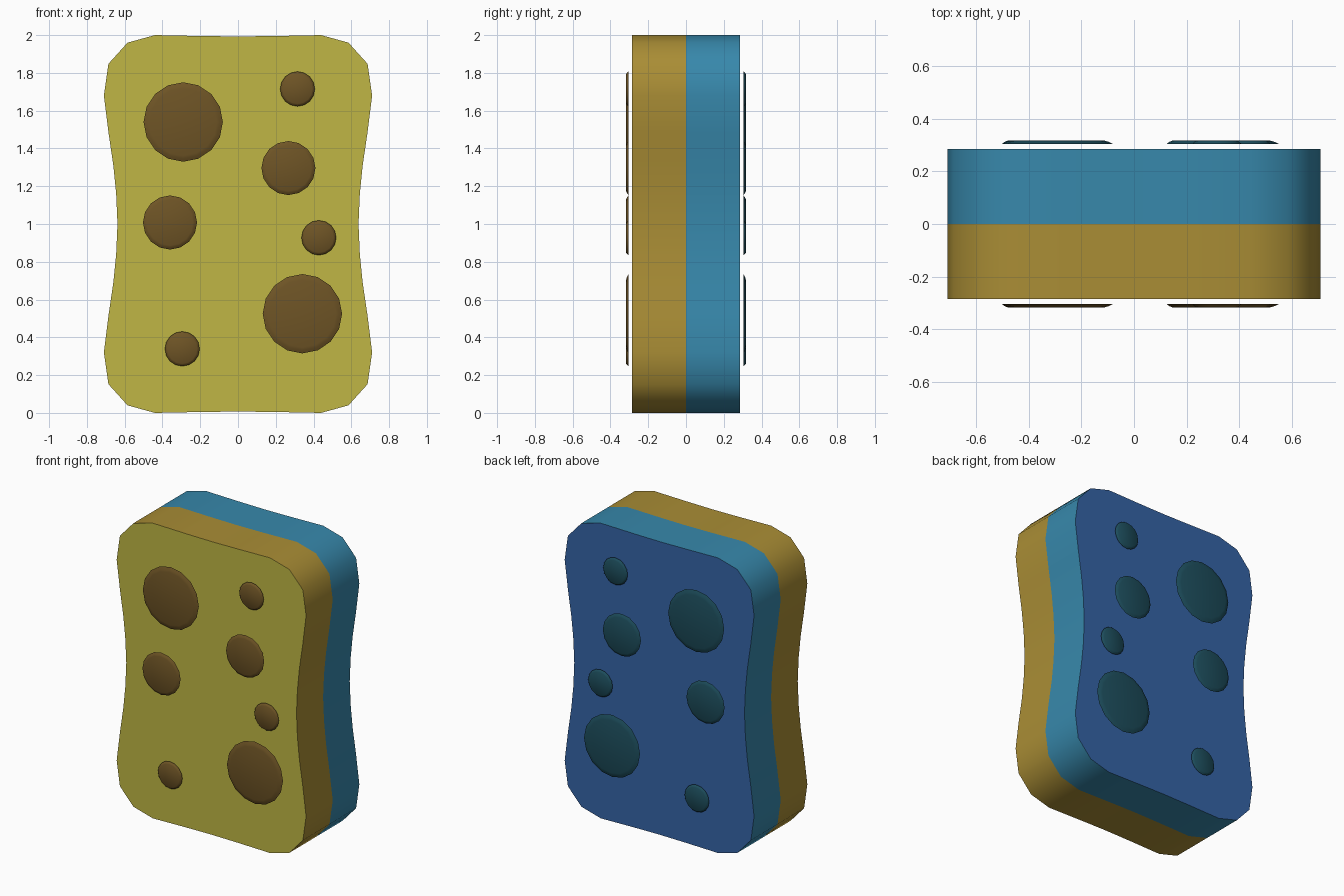
import bpy, bmesh, math

if "Cube" in bpy.data.objects:
    bpy.data.objects.remove(bpy.data.objects["Cube"])


def material(name, rgb):
    m = bpy.data.materials.new(name)
    m.diffuse_color = tuple((c / 255) ** 2.2 for c in rgb) + (1,)
    m.use_nodes = True
    m.node_tree.nodes["Principled BSDF"].inputs["Base Color"].default_value = m.diffuse_color
    return m


def shell(name, rings, mats):
    """Skin a stack of rings and cap the last; the cap takes the last material."""
    bm = bmesh.new()
    loops = [[bm.verts.new(p) for p in ring] for ring in rings]
    n = len(loops[0])
    for a, b in zip(loops, loops[1:]):
        for i in range(n):
            j = (i + 1) % n
            bm.faces.new((a[i], a[j], b[j], b[i])).smooth = True
    cap = bm.faces.new(loops[-1])
    cap.material_index = len(mats) - 1
    cap.smooth = True
    if len(mats) > 1:
        for e in cap.edges:
            e.smooth = False
    bmesh.ops.recalc_face_normals(bm, faces=bm.faces[:])
    cap.normal_update()
    if cap.normal.y * rings[-1][0][1] < 0:
        bmesh.ops.reverse_faces(bm, faces=bm.faces[:])
    me = bpy.data.meshes.new(name)
    bm.to_mesh(me)
    bm.free()
    for m in mats:
        me.materials.append(m)
    ob = bpy.data.objects.new(name, me)
    bpy.context.collection.objects.link(ob)
    return ob


# Waisted outline: one quarter, mirrored to all four
q = [(0, .993), (.19, .995), (.44, 1), (.585, .96), (.686, .848), (.71, .68),
     (.685, .48), (.66, .31), (.645, .16), (.638, 0)]
outline = (q + [(x, -h) for x, h in q[-2::-1]]
           + [(-x, -h) for x, h in q[1:]] + [(-x, h) for x, h in q[-2:0:-1]])

# Pores: x, z, radius
pores = [(-.29, 1.54, .21), (.315, 1.715, .092), (.267, 1.296, .143),
         (-.36, 1.008, .143), (.428, .927, .092), (.341, .525, .21),
         (-.295, .339, .092)]

layers = [("front", -1, (168, 140, 56), (190, 181, 70), (110, 85, 42)),
          ("back", 1, (58, 135, 170), (56, 100, 165), (34, 78, 92))]

for side, s, edge_rgb, face_rgb, pore_rgb in layers:
    # Half of the sponge body
    shell(side + "_layer",
          [[(x, y, 1 + h) for x, h in outline] for y in (0, s * .285)],
          [material(side + "_edge", edge_rgb), material(side + "_face", face_rgb)])

    # Shallow domed pore discs floating just off the face
    pore_mat = material(side + "_pore", pore_rgb)
    for k, (cx, cz, r) in enumerate(pores):
        rings = []
        for f, y in ((1, .305), (.92, .313), (.85, .317)):
            rings.append([(cx + r * f * math.cos(i * math.tau / 16), s * y,
                           cz + r * f * math.sin(i * math.tau / 16))
                          for i in range(16)])
        shell(f"{side}_pore_{k + 1}", rings, [pore_mat])
